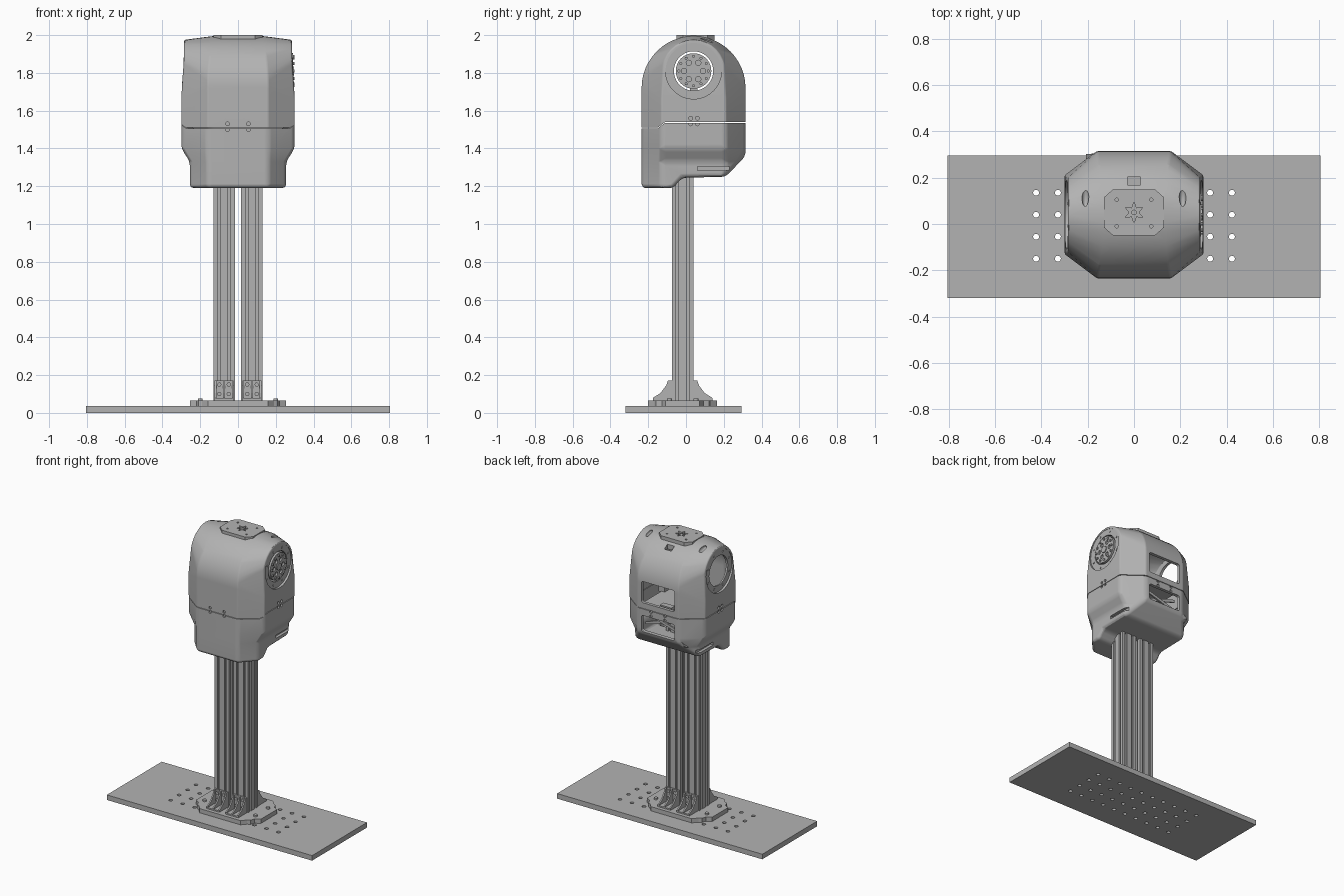
import bpy, bmesh, math
from mathutils import Matrix, Vector

if "Cube" in bpy.data.objects:
    bpy.data.objects.remove(bpy.data.objects["Cube"])

grey = bpy.data.materials.new("light_grey")
grey.use_nodes = True
grey.diffuse_color = (0.45, 0.45, 0.45, 1)
grey.node_tree.nodes["Principled BSDF"].inputs["Base Color"].default_value = (0.45, 0.45, 0.45, 1)


def finish(name, bm):
    bmesh.ops.recalc_face_normals(bm, faces=bm.faces)
    mesh = bpy.data.meshes.new(name)
    bm.to_mesh(mesh)
    bm.free()
    mesh.materials.append(grey)
    ob = bpy.data.objects.new(name, mesh)
    bpy.context.collection.objects.link(ob)
    return ob


def prism(name, pts, axis, spans):
    """Extrude a 2D outline along an axis, once for each span."""
    place = {"x": lambda p, t: (t, p[0], p[1]),
             "y": lambda p, t: (p[0], t, p[1]),
             "z": lambda p, t: (p[0], p[1], t)}[axis]
    bm = bmesh.new()
    for a, b in spans:
        lo = [bm.verts.new(place(p, a)) for p in pts]
        hi = [bm.verts.new(place(p, b)) for p in pts]
        bm.faces.new(lo)
        bm.faces.new(hi)
        for i in range(len(pts)):
            j = (i + 1) % len(pts)
            bm.faces.new((lo[i], lo[j], hi[j], hi[i]))
    return finish(name, bm)


def boxes(name, items):
    bm = bmesh.new()
    for centre, size in items:
        m = Matrix.Translation(centre) @ Matrix.Diagonal((*size, 1))
        bmesh.ops.create_cube(bm, size=1, matrix=m)
    return finish(name, bm)


def cylinders(name, centres, axis, r, depth, seg=24):
    turn = {"x": Matrix.Rotation(math.pi / 2, 4, "Y"),
            "y": Matrix.Rotation(math.pi / 2, 4, "X"), "z": Matrix()}[axis]
    bm = bmesh.new()
    for c in centres:
        bmesh.ops.create_cone(bm, cap_ends=True, segments=seg, radius1=r, radius2=r,
                              depth=depth, matrix=Matrix.Translation(c) @ turn)
    return finish(name, bm)


def apply(ob, kind, **settings):
    mod = ob.modifiers.new(kind, kind)
    for k, v in settings.items():
        setattr(mod, k, v)
    bpy.context.view_layer.objects.active = ob
    bpy.ops.object.modifier_apply(modifier=mod.name)


def combine(ob, other, op="DIFFERENCE", keep=False):
    apply(ob, "BOOLEAN", object=other, operation=op, solver="EXACT")
    if not keep:
        bpy.data.objects.remove(other)


def round_edges(ob, width):
    apply(ob, "BEVEL", width=width, segments=3, limit_method="ANGLE",
          angle_limit=math.radians(20))


def hollow(ob):
    inner = ob.copy()
    inner.data = ob.data.copy()
    bpy.context.collection.objects.link(inner)
    pivot = Vector((0, 0.04, 1.6))
    inner.data.transform(Matrix.Translation(pivot) @ Matrix.Scale(0.92, 4) @ Matrix.Translation(-pivot))
    combine(ob, inner)


def ring(r, n, start=0.0):
    return [(r * math.cos(start + 2 * math.pi * i / n),
             r * math.sin(start + 2 * math.pi * i / n)) for i in range(n)]


# Base plate with a grid of through holes
base = boxes("base_plate", [((0, -0.0125, 0.018), (1.61, 0.615, 0.036))])
grid = [(-0.423 + 0.094 * i, -0.15 + 0.095 * j, 0.02) for i in range(10) for j in range(4)]
combine(base, cylinders("hole_cutter", grid, "z", 0.013, 0.1, 16))

# Notched mounting plate, outline mirrored from one quarter
quarter = [(0.255, 0.09), (0.22, 0.11), (0.21, 0.14), (0.19, 0.15), (0.16, 0.183)]
half = quarter + [(-x, y) for x, y in reversed(quarter)]
outline = [(x, y - 0.018) for x, y in half + [(-x, -y) for x, y in half]]
prism("mounting_plate", outline, "z", [(0.036, 0.066)])
cylinders("mounting_bolts", [(x, y - 0.018, 0.07) for x in (-0.2, 0.2) for y in (-0.07, 0.07)],
          "z", 0.013, 0.014, 12)

# Slotted column extrusions
s, w, t = 0.057, 0.007, 0.011
side = [(-s, -s)]
for c in (-0.0275, 0.0275):
    slot = [(-w, 0), (-w, 0.006), (-t, 0.006), (-t, 0.016)]
    slot += [(-x, d) for x, d in reversed(slot)]
    side += [(c + x, d - s) for x, d in slot]
section = []
for k in range(4):
    cs, sn = [(1, 0), (0, 1), (-1, 0), (0, -1)][k]
    section += [(x * cs - y * sn, x * sn + y * cs) for x, y in side]
for label, cx in (("right", -0.074), ("left", 0.074)):
    prism(label + "_column", [(x + cx, y - 0.018) for x, y in section], "z", [(0.066, 1.4)])
    # Gusset brackets in front of and behind each column
    for end, d in (("front", -1), ("back", 1)):
        y0 = -0.018 + d * s
        prof = [(0, 0.066), (0.1, 0.066), (0.1, 0.08), (0.06, 0.105), (0.03, 0.145), (0.02, 0.172), (0, 0.172)]
        prism(f"{label}_{end}_gusset_ribs", [(y0 + d * y, z) for y, z in prof], "x",
              [(cx + o - 0.005, cx + o + 0.005) for o in (-0.046, 0, 0.046)])
        boxes(f"{label}_{end}_gusset_plates", [((cx, y0 + d * 0.005, 0.119), (0.1, 0.01, 0.106)),
                                               ((cx, y0 + d * 0.05, 0.07), (0.1, 0.1, 0.01))])
        cylinders(f"{label}_{end}_gusset_bolts", [(cx + o, y0 + d * 0.013, z)
                  for o in (-0.025, 0.025) for z in (0.1, 0.15)], "y", 0.011, 0.012, 12)

# Upper shell: hull of a central arch, round shoulders and flat cheeks
bm = bmesh.new()
for sx in (-1, 1):
    for i in range(25):
        a = math.pi * i / 24
        x = 0.16 - 0.03 * math.sin(a) ** 2
        bm.verts.new((sx * x, 0.04 + 0.275 * math.cos(a), 1.72 + 0.275 * math.sin(a)))
    for y, z in ring(0.165, 32):
        bm.verts.new((sx * 0.285, 0.04 + y, 1.81 + z))
    for z in (1.45, 1.66):
        for x, y in ((0.16, -0.235), (0.3, -0.13), (0.3, 0.21), (0.16, 0.315)):
            bm.verts.new((sx * x, y, z))
bmesh.ops.convex_hull(bm, input=bm.verts)
bmesh.ops.delete(bm, geom=[v for v in bm.verts if not v.link_faces], context="VERTS")
bmesh.ops.dissolve_limit(bm, angle_limit=math.radians(2), verts=bm.verts, edges=bm.edges)
upper = finish("upper_shell", bm)
round_edges(upper, 0.015)
hollow(upper)

# Lower shell: stacked eight-sided sections trimmed by the side profile
bm = bmesh.new()
loops = []
for z, hx in ((1.15, 0.255), (1.33, 0.255), (1.4, 0.3), (1.62, 0.3)):
    pts = [(0.16, -0.235), (hx, -0.13), (hx, 0.21), (0.16, 0.315)]
    pts += [(-x, y) for x, y in reversed(pts)]
    loops.append([bm.verts.new((x, y, z)) for x, y in pts])
bm.faces.new(loops[0])
bm.faces.new(loops[-1])
for lo, hi in zip(loops, loops[1:]):
    for i in range(8):
        j = (i + 1) % 8
        bm.faces.new((lo[i], lo[j], hi[j], hi[i]))
lower = finish("lower_shell", bm)
trim = [(-0.5, 1.7), (-0.5, 1.19), (-0.07, 1.19), (-0.02, 1.245), (0.21, 1.25), (0.43, 1.48), (0.43, 1.7)]
combine(lower, prism("trim", trim, "x", [(-0.5, 0.5)]), "INTERSECT")
round_edges(lower, 0.022)
hollow(lower)

# Stepped seam between the shells
seam = prism("seam_cutter", [(-0.5, 1.51), (-0.15, 1.51), (-0.11, 1.54), (0.5, 1.54),
                             (0.5, 2.3), (-0.5, 2.3)], "x", [(-0.6, 0.6)])
combine(upper, seam, "INTERSECT", keep=True)
seam.data.transform(Matrix.Translation((0, 0, -0.004)))
combine(lower, seam)

# Side ports
cy, cz = 0.04, 1.81
combine(upper, cylinders("rim_cutter", [(-0.333, cy, cz), (0.333, cy, cz)], "x", 0.148, 0.1, 64))
combine(upper, cylinders("port_cutter", [(0, cy, cz)], "x", 0.104, 1, 64))

# Rear windows and side slots
for ob, z, h in ((upper, 1.655, 0.15), (lower, 1.432, 0.115)):
    win = boxes("window_cutter", [((0, 0.33, z), (0.26, 0.2, h))])
    apply(win, "BEVEL", width=0.015, segments=3)
    combine(ob, win)
combine(lower, boxes("slot_cutter", [((sx * 0.29, 0.145, 1.294), (0.11, 0.17, 0.022)) for sx in (-1, 1)]))

# Top panel with star recess, screw holes, vents and a small opening
panel = [(0.09, -0.05), (0.13, -0.015), (0.13, 0.115), (0.09, 0.15)]
panel += [(-x, y) for x, y in reversed(panel)]
combine(upper, prism("panel", panel, "z", [(1.975, 2.0)]), "UNION")
star = [(x * (0.045 if i % 2 else 0.02), 0.05 + y * (0.045 if i % 2 else 0.02))
        for i, (x, y) in enumerate(ring(1, 12))]
combine(upper, prism("star_cutter", star, "z", [(1.985, 2.1)]))
cylinders("top_hub", [(0, 0.05, 1.99)], "z", 0.012, 0.014, 16)
combine(upper, cylinders("screw_cutter", [(x, y, 2.0) for x in (-0.075, 0.075) for y in (-0.01, 0.105)],
                         "z", 0.007, 0.03, 12))
bm = bmesh.new()
for sx in (-1, 1):
    bmesh.ops.create_uvsphere(bm, u_segments=20, v_segments=12, radius=1,
                              matrix=Matrix.Translation((sx * 0.21, 0.115, 1.972))
                              @ Matrix.Diagonal((0.015, 0.045, 0.018, 1)))
combine(upper, finish("vent_cutter", bm))
combine(upper, boxes("opening_cutter", [((0, 0.185, 1.96), (0.055, 0.035, 0.12))]))

# Screw pockets along the seam
for axis, spots in (("y", [(x, y, z) for x in (-0.055, 0.055) for y in (-0.235, 0.315) for z in (1.5, 1.53)]),
                    ("x", [(x, y, z) for x in (-0.3, 0.3) for y in (0.025, 0.06) for z in (1.53, 1.56)])):
    pockets = cylinders("pocket_cutter", spots, axis, 0.01, 0.02, 12)
    combine(upper, pockets, keep=True)
    combine(lower, pockets)

# Joint motor in the left port
flange = cylinders("motor_flange", [(0.278, cy, cz)], "x", 0.094, 0.024, 64)
combine(flange, cylinders("flange_cutter", [(0.29, cy + y, cz + z) for y, z in ring(0.05, 6)],
                          "x", 0.014, 0.024, 16))
cylinders("motor_body", [(0.19, cy, cz)], "x", 0.085, 0.16, 48)
cylinders("motor_hub", [(0.288, cy, cz)], "x", 0.024, 0.016, 24)
cylinders("flange_bolts", [(0.292, cy + y, cz + z) for y, z in ring(0.078, 12)], "x", 0.008, 0.012, 10)
cylinders("rim_bolts", [(sx * 0.284, cy + y, cz + z) for sx in (-1, 1)
                        for y, z in ring(0.126, 8, math.pi / 8)], "x", 0.007, 0.006, 10)

# Inner shelf, motor post, connector and cross braces
boxes("inner_shelf", [((0, 0.07, 1.55), (0.3, 0.42, 0.012)), ((0.15, cy, 1.65), (0.05, 0.04, 0.2)),
                      ((-0.03, 0.25, 1.566), (0.09, 0.04, 0.02))])
for k, sx in enumerate((-1, 1)):
    prism(f"brace_{k}", [(sx * -0.15, 1.39), (sx * -0.15, 1.41), (sx * 0.15, 1.5), (sx * 0.15, 1.48)],
          "y", [(0.23 + 0.015 * k, 0.24 + 0.015 * k)])

# Smooth shading on the rounded parts
for ob in bpy.context.view_layer.objects:
    ob.select_set(False)
for ob in (upper, lower, flange, bpy.data.objects["motor_body"]):
    ob.select_set(True)
bpy.context.view_layer.objects.active = upper
bpy.ops.object.shade_smooth_by_angle(angle=math.radians(25))
for ob in (upper, lower):
    ob.modifiers.new("weighted", "WEIGHTED_NORMAL").keep_sharp = True
